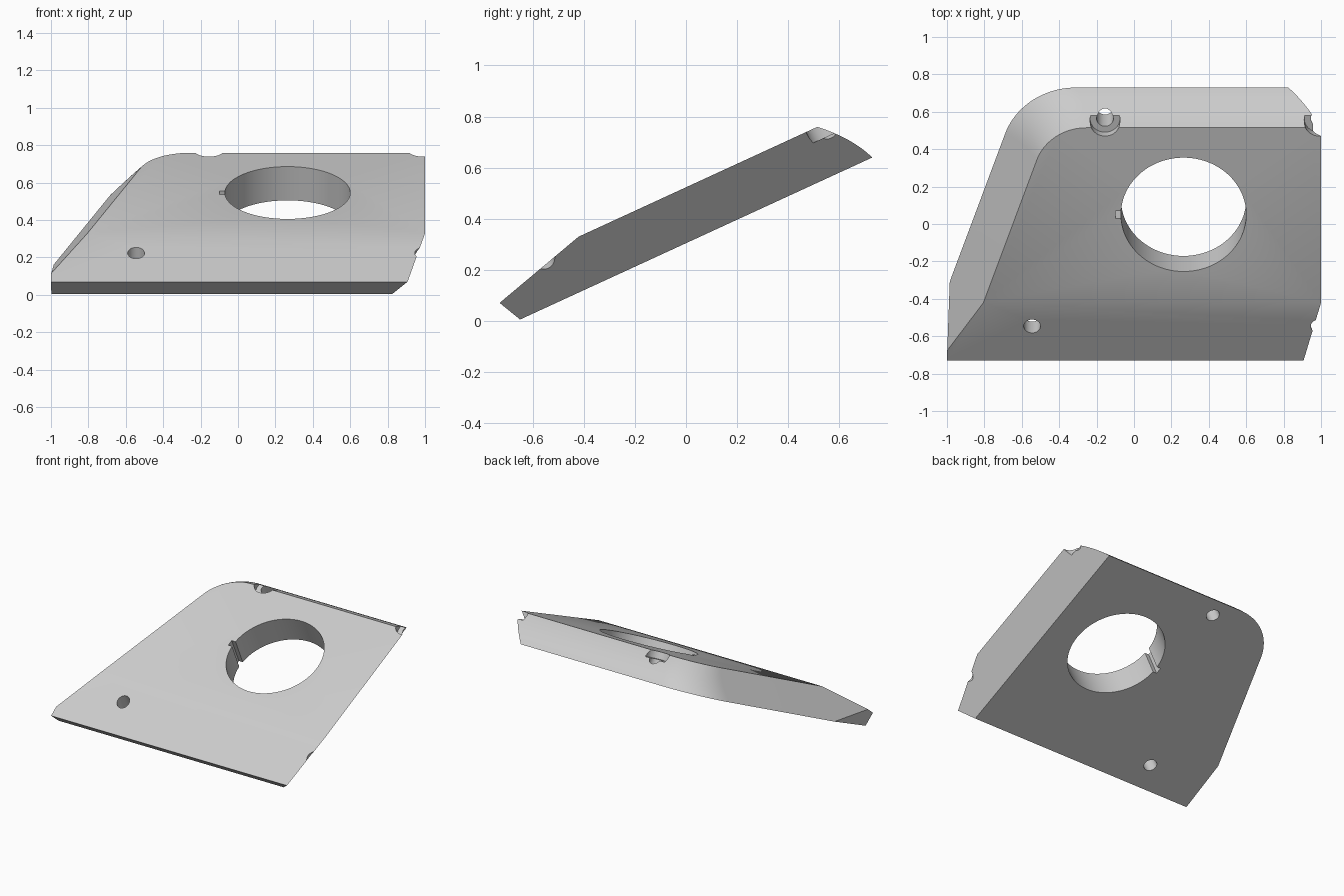
import bpy, bmesh, math
from mathutils import Matrix, Vector

if "Cube" in bpy.data.objects:
    bpy.data.objects.remove(bpy.data.objects["Cube"], do_unlink=True)

grey = bpy.data.materials.new("plain grey")
grey.use_nodes = True
grey.diffuse_color = (0.6, 0.6, 0.6, 1)
grey.node_tree.nodes["Principled BSDF"].inputs["Base Color"].default_value = (0.6, 0.6, 0.6, 1)

# Plate frame: x across, u up the slope, n along the plate normal
TILT = Matrix.Rotation(math.atan(0.46), 4, 'X')
BOTTOM, TOP = 0.276, 0.475
LAYERS, ARC = 8, 20


def add_object(name, bm):
    bmesh.ops.recalc_face_normals(bm, faces=bm.faces)
    mesh = bpy.data.meshes.new(name)
    bm.to_mesh(mesh)
    bm.free()
    mesh.materials.append(grey)
    obj = bpy.data.objects.new(name, mesh)
    bpy.context.collection.objects.link(obj)
    return obj


def mix(a, b, t):
    return a + (b - a) * t


def outline(t):
    """Plate outline at height t (0 bottom, 1 top) with one rounded corner."""
    slope = 0.34
    back = mix(0.93, 0.785, t) + 0.07 * t * (1 - t)
    left = mix(-0.996, -0.805, t)
    right = mix(0.825, 1.0, t)
    radius = mix(0.40, 0.28, t)
    turn = math.atan2(1, slope)
    corner_x = left + slope * (back + 0.244)
    cx, cu = corner_x + radius * math.tan(turn / 2), back - radius
    pts = [(right, -1.0), (right, back)]
    for i in range(ARC + 1):
        a = math.pi / 2 + turn * i / ARC
        pts.append((cx + radius * math.cos(a), cu + radius * math.sin(a)))
    pts.append((left + slope * (-1.0 + 0.244), -1.0))
    return pts


# Slanted-edge plate lofted through its thickness
bm = bmesh.new()
rings = []
for k in range(LAYERS + 1):
    t = k / LAYERS
    rings.append([bm.verts.new(TILT @ Vector((x, u, mix(BOTTOM, TOP, t)))) for x, u in outline(t)])
count = len(rings[0])
for low, high in zip(rings, rings[1:]):
    for i in range(count):
        j = (i + 1) % count
        bm.faces.new((low[i], low[j], high[j], high[i]))
bm.faces.new(rings[0])
bm.faces.new(rings[-1])

# Front bevel, front edge and clipped left corner
for point, normal in [((0, -0.42, 0.33), (0, -0.26, 0.31)),
                      ((0, -0.73, 0.07), (0, -0.065, -0.08)),
                      ((-0.985, -0.31, 0), (-1, 0.037, 0))]:
    cut = bmesh.ops.bisect_plane(bm, geom=bm.verts[:] + bm.edges[:] + bm.faces[:],
                                 plane_co=point, plane_no=Vector(normal).normalized(),
                                 clear_outer=True)
    edges = [e for e in cut["geom_cut"] if isinstance(e, bmesh.types.BMEdge)]
    bmesh.ops.edgeloop_fill(bm, edges=edges)
bmesh.ops.dissolve_limit(bm, angle_limit=0.002, verts=bm.verts, edges=bm.edges)
plate = add_object("tilted_plate", bm)


def subtract(cutter):
    cutter.hide_render = True
    mod = plate.modifiers.new("cut", 'BOOLEAN')
    mod.operation, mod.solver, mod.object = 'DIFFERENCE', 'EXACT', cutter
    bpy.context.view_layer.objects.active = plate
    bpy.ops.object.modifier_apply(modifier=mod.name)
    bpy.data.objects.remove(cutter, do_unlink=True)


def drill(x, u, radius, floor=0.1, sides=32):
    bm = bmesh.new()
    place = TILT @ Matrix.Translation((x, u, (floor + 0.7) / 2))
    bmesh.ops.create_cone(bm, cap_ends=True, segments=sides, radius1=radius, radius2=radius,
                          depth=0.7 - floor, matrix=place)
    subtract(add_object("drill_cutter", bm))


# Large round opening with a keyway
drill(0.265, 0.274, 0.335, sides=96)
bm = bmesh.new()
bmesh.ops.create_cube(bm, size=1, matrix=TILT @ Matrix.Translation((-0.05, 0.274, 0.4))
                      @ Matrix.Diagonal((0.1, 0.044, 0.6, 1)))
subtract(add_object("keyway_cutter", bm))

# Rear counterbored holes, one cut open by the right edge
for x in (-0.155, 0.99):
    drill(x, 0.816, 0.08, floor=0.425)
    drill(x, 0.816, 0.045)

# Front plain holes
for x in (-0.545, 0.99):
    drill(x, -0.403, 0.045)

bpy.ops.object.select_all(action='DESELECT')
plate.select_set(True)
bpy.context.view_layer.objects.active = plate
bpy.ops.object.shade_smooth_by_angle(angle=math.radians(25))
